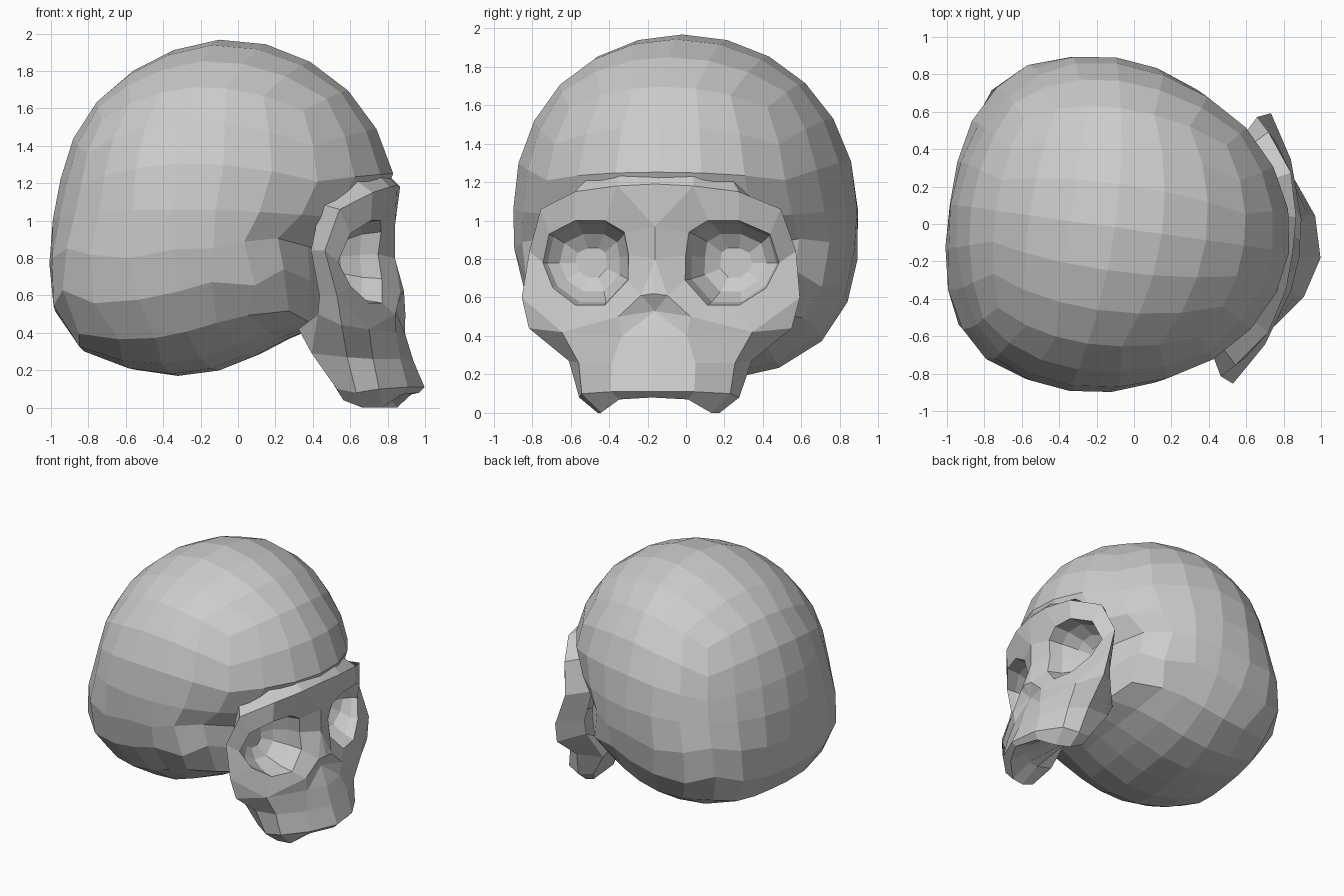
import bpy, bmesh, math
from mathutils import Vector, Matrix

if "Cube" in bpy.data.objects:
    bpy.data.objects.remove(bpy.data.objects["Cube"])

# Whole skull is turned slightly about the vertical axis
PIVOT = Vector((-0.3, 0, 0))
TURN = Matrix.Translation(PIVOT) @ Matrix.Rotation(math.radians(-8), 4, 'Z') @ Matrix.Translation(-PIVOT)


def finish(bm, name):
    mesh = bpy.data.meshes.new(name)
    bm.to_mesh(mesh)
    bm.free()
    ob = bpy.data.objects.new(name, mesh)
    bpy.context.collection.objects.link(ob)
    ob.matrix_world = TURN
    return ob


# Cranium: cube-sphere pushed onto a side profile (x, z)
CX, CZ = -0.1, 1.0
PROFILE = [(0.84, 1.25), (0.78, 1.43), (0.63, 1.66), (0.44, 1.82), (0.2, 1.93), (-0.06, 1.97),
           (-0.35, 1.91), (-0.62, 1.76), (-0.83, 1.54), (-0.94, 1.26), (-0.99, 0.98), (-0.99, 0.74),
           (-0.97, 0.56), (-0.91, 0.39), (-0.81, 0.3), (-0.54, 0.2), (-0.3, 0.17), (-0.14, 0.19),
           (0.22, 0.37), (0.42, 0.38), (0.48, 0.5), (0.5, 0.7), (0.52, 0.84), (0.73, 1.0)]
POLAR = sorted((math.atan2(z - CZ, x - CX) % math.tau, math.hypot(x - CX, z - CZ)) for x, z in PROFILE)


def radius(angle):
    angle %= math.tau
    ring = [(POLAR[-1][0] - math.tau, POLAR[-1][1])] + POLAR + [(POLAR[0][0] + math.tau, POLAR[0][1])]
    for (a0, r0), (a1, r1) in zip(ring, ring[1:]):
        if a0 <= angle <= a1:
            t = (angle - a0) / (a1 - a0)
            return r0 + (r1 - r0) * t
    return ring[-1][1]


def cranium():
    bm = bmesh.new()
    bmesh.ops.create_cube(bm, size=2)
    bmesh.ops.subdivide_edges(bm, edges=bm.edges[:], cuts=5, use_grid_fill=True)
    for v in bm.verts:
        a, b, c = Vector([math.tan(k * math.pi / 4) for k in v.co]).normalized()
        r = math.hypot(a, c)
        low = min(1, max(0, 0.1 - c * 1.6))
        n = 2.0 + low * (0.9 + 0.5 * max(0, a)) - 0.12 * max(0, -a)
        s = (abs(b) ** n + r ** n) ** (-1 / n)
        ang = math.atan2(c, a)
        big = radius(ang) * r * s
        side = abs(b * s) ** 2
        x = CX + big * math.cos(ang) - 0.12 * side
        z = CZ + big * math.sin(ang) + 0.06 * side
        v.co = (x, 0.9 * b * s + 0.01, z)
    bmesh.ops.recalc_face_normals(bm, faces=bm.faces[:])
    return finish(bm, "cranium")


# Face: half of the mask, mirrored across the middle
RIM = [(0.80, 0.17, 0.94), (0.81, 0.27, 1.0), (0.78, 0.43, 1.0), (0.69, 0.58, 0.93), (0.63, 0.62, 0.78),
       (0.69, 0.56, 0.65), (0.77, 0.43, 0.56), (0.82, 0.27, 0.56), (0.80, 0.15, 0.69), (0.78, 0.15, 0.82)]
OUTER = [(0.85, 0, 0.97), (0.85, 0.2, 1.18), (0.79, 0.43, 1.15), (0.64, 0.63, 1.06), (0.57, 0.70, 0.84),
         (0.64, 0.73, 0.60), (0.78, 0.50, 0.42), (0.88, 0.19, 0.50), (0.89, 0.07, 0.61), (0.85, 0, 0.8)]
SOCKET = (0.54, 0.38, 0.78)
JAW_ROWS = [
    [(0.91, 0, 0.38), (0.88, 0.17, 0.40), (0.78, 0.50, 0.42), (0.66, 0.69, 0.44), (0.51, 0.54, 0.50)],
    [(0.95, 0, 0.25), (0.91, 0.22, 0.26), (0.79, 0.41, 0.26), (0.66, 0.48, 0.27), (0.46, 0.42, 0.29)],
    [(1.01, 0, 0.11), (0.95, 0.22, 0.11), (0.82, 0.39, 0.10), (0.70, 0.42, 0.08), (0.59, 0.38, 0.10)],
    [(0.98, 0, 0.08), (0.91, 0.18, 0.07), (0.82, 0.29, 0.0), (0.72, 0.32, 0.0), (0.62, 0.34, 0.04)],
    [(0.86, 0, 0.13), (0.82, 0.12, 0.13), (0.74, 0.20, 0.12), (0.66, 0.22, 0.12), (0.54, 0.22, 0.14)],
    [(0.38, 0, 0.42), (0.38, 0.1, 0.42), (0.38, 0.2, 0.42), (0.38, 0.3, 0.42), (0.38, 0.36, 0.42)]]


def face_mask():
    bm = bmesh.new()
    cache = {}

    def vert(p):
        key = tuple(round(k, 4) for k in p)
        if key not in cache:
            cache[key] = bm.verts.new(key)
        return cache[key]

    def poly(*pts):
        bm.faces.new([vert(p) for p in pts])

    def bridge(a, b, closed=False):
        for i in range(len(a) if closed else len(a) - 1):
            j = (i + 1) % len(a)
            poly(a[i], a[j], b[j], b[i])

    def ring(scale, depth):
        return [(p[0] + (SOCKET[0] - p[0]) * depth,
                 SOCKET[1] + (p[1] - SOCKET[1]) * scale,
                 SOCKET[2] + (p[2] - SOCKET[2]) * scale) for p in RIM]

    # Eye socket and its surround
    loops = [OUTER, RIM, ring(0.92, 0.4), ring(0.68, 0.8), ring(0.35, 1.0)]
    for a, b in zip(loops, loops[1:]):
        bridge(a, b, True)
    for i in range(10):
        poly(loops[-1][i], loops[-1][(i + 1) % 10], SOCKET)

    # Brow centre and flange running back into the cranium
    top, tip, hollow = (0.86, 0, 1.19), (0.90, 0, 0.62), (0.85, 0, 0.53)
    poly(top, OUTER[1], OUTER[0])
    edge = [top] + OUTER[1:6]
    shift = [(-0.1, 0, 0.1), (-0.1, -0.01, 0.1), (-0.12, -0.06, 0.08),
             (-0.12, -0.12, 0.03), (-0.1, -0.18, 0.0), (-0.12, -0.18, 0.0)]
    back = [tuple(Vector(p) + Vector(d)) for p, d in zip(edge, shift)]
    bridge(edge, back)

    # Upper jaw, teeth line and palate
    for a, b in zip(JAW_ROWS, JAW_ROWS[1:]):
        bridge(a, b)
    row = JAW_ROWS[0]
    sides = [r[-1] for r in JAW_ROWS]
    poly(sides[1], sides[2], sides[5])
    poly(sides[2], sides[3], sides[4], sides[5])
    poly(sides[0], sides[1], sides[5])

    # Cheekbone and nose
    poly(OUTER[5], row[3], row[2])
    poly(OUTER[6], row[1], OUTER[7])
    poly(OUTER[5], row[3], row[4], back[5])
    poly(OUTER[9], OUTER[8], tip)
    hole = [tip, OUTER[8], OUTER[7], row[1], row[0]]
    for a, b in zip(hole, hole[1:]):
        poly(a, b, hollow)

    bmesh.ops.recalc_face_normals(bm, faces=bm.faces[:])
    bm.faces.ensure_lookup_table()
    bm.normal_update()
    if bm.faces[1].normal.x < 0:
        bmesh.ops.reverse_faces(bm, faces=bm.faces[:])
    ob = finish(bm, "face_and_upper_jaw")
    m = ob.modifiers.new("Mirror", 'MIRROR')
    m.use_axis = (False, True, False)
    return ob


cranium()
face_mask()
